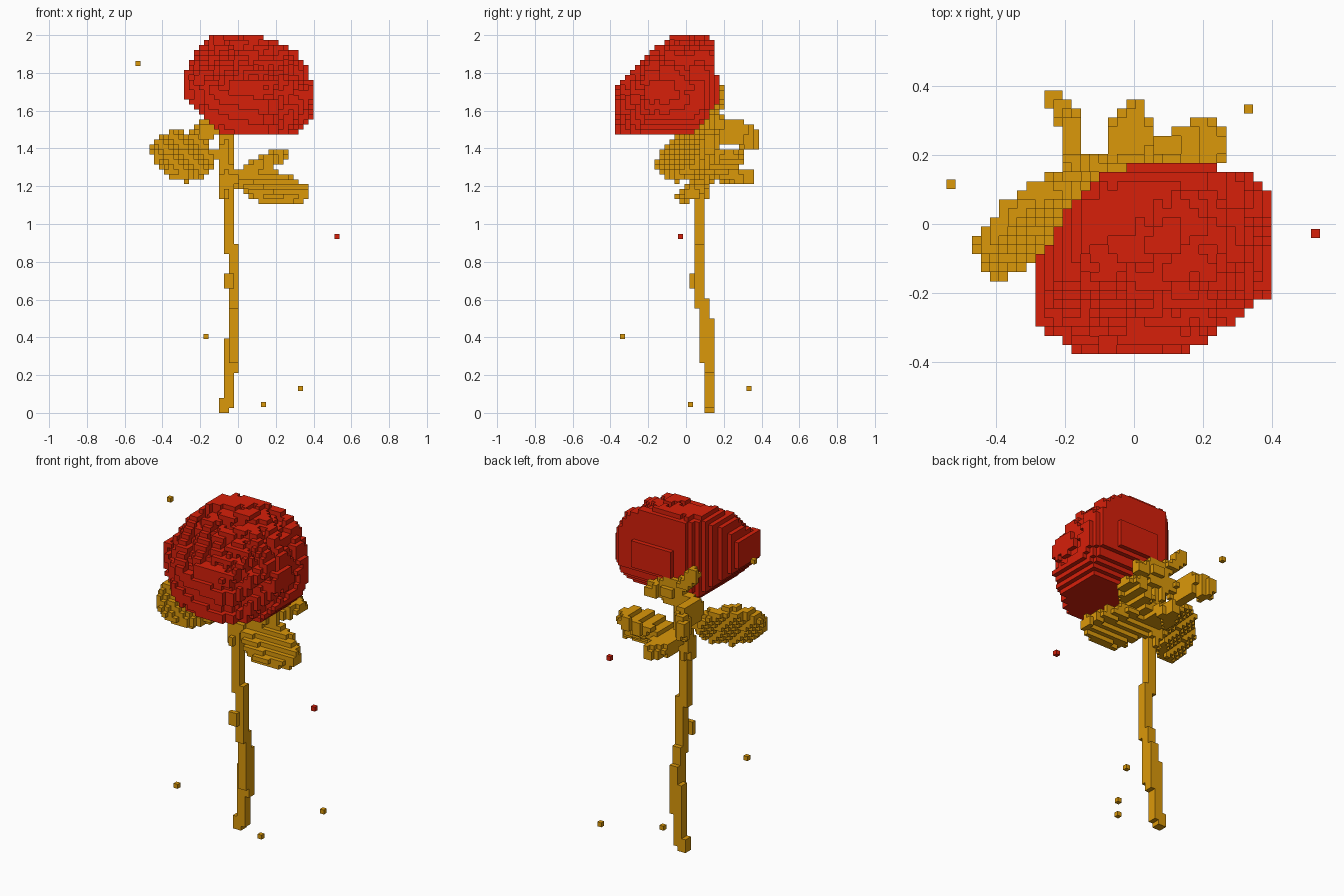
import bpy, bmesh, math
from mathutils import Vector as V

if "Cube" in bpy.data.objects:
    bpy.data.objects.remove(bpy.data.objects["Cube"])

S = 2 / 76                    # edge of one block
PHASE = V((.65, .2, .5)) * S  # centre of the first block


def material(name, rgb):
    m = bpy.data.materials.new(name)
    m.use_nodes = True
    m.diffuse_color = (*rgb, 1)
    m.node_tree.nodes["Principled BSDF"].inputs["Base Color"].default_value = (*rgb, 1)
    return m


RED = material("petal red", (0.68, 0.014, 0.003))
GOLD = material("stem gold", (0.71, 0.315, 0.003))
used = set()
AXES = [V(d) for d in ((1, 0, 0), (0, 1, 0), (0, 0, 1))]


def fill(rule, lo, hi):
    """Cells whose centre obeys the rule, inside a bounding box."""
    a = [math.floor(c / S) - 1 for c in lo]
    b = [math.ceil(c / S) + 1 for c in hi]
    return {(i, j, k) for i in range(a[0], b[0] + 1) for j in range(a[1], b[1] + 1)
            for k in range(max(a[2], 0), min(b[2], 75) + 1)
            if rule(V((i, j, k)) * S + PHASE)}


def build(name, cells, mat, start=PHASE):
    """Outer skin of a set of blocks."""
    bm = bmesh.new()
    for c in cells:
        mid = V(c) * S + start
        for n in range(3):
            for sign in (1, -1):
                near = list(c)
                near[n] += sign
                if tuple(near) in cells:
                    continue
                out, u, v = AXES[n] * sign, AXES[(n + 1) % 3] * sign, AXES[(n + 2) % 3]
                bm.faces.new([bm.verts.new(mid + (out + u * p + v * q) * S / 2)
                              for p, q in ((-1, -1), (1, -1), (1, 1), (-1, 1))])
    bmesh.ops.remove_doubles(bm, verts=bm.verts, dist=S / 100)
    mesh = bpy.data.meshes.new(name)
    bm.to_mesh(mesh)
    bm.free()
    mesh.materials.append(mat)
    bpy.context.collection.objects.link(bpy.data.objects.new(name, mesh))


def part(name, cells, mat=GOLD):
    """Build only the blocks no earlier part has taken."""
    build(name, cells - used, mat)
    used.update(cells)


def box(lo, hi):
    return fill(lambda p: all(l < c < h for l, c, h in zip(lo, p, hi)), lo, hi)


def leaf(base, tip, side, half_width, half_thick, blunt=.7):
    """Flat oval between two points, spread along side."""
    base, tip = V(base), V(tip)
    axis = tip - base
    length = axis.length
    axis.normalize()
    side = V(side)
    side = (side - axis * side.dot(axis)).normalized()
    normal = axis.cross(side)

    def rule(p):
        d = p - base
        t = d.dot(axis) / length
        if not 0 <= t <= 1:
            return False
        wide = max(half_width * math.sin(math.pi * t) ** blunt, S * .7)
        return abs(d.dot(side)) <= wide and abs(d.dot(normal)) <= half_thick

    r = V((half_width,) * 3)
    return fill(rule, [min(p) for p in zip(base - r, tip - r)],
                [max(p) for p in zip(base + r, tip + r)])


def tube(points, r):
    cells = set()
    for a, b in zip(points, points[1:]):
        a, b = V(a), V(b)
        d = b - a

        def rule(p):
            t = min(1, max(0, (p - a).dot(d) / d.length_squared))
            return (p - a - d * t).length <= r
        cells |= fill(rule, [min(p) - r for p in zip(a, b)], [max(p) + r for p in zip(a, b)])
    return cells


def within(poly, x, y):
    hit = False
    for (ax, ay), (bx, by) in zip(poly, poly[1:] + poly[:1]):
        if (ay > y) != (by > y) and x < ax + (y - ay) * (bx - ax) / (by - ay):
            hit = not hit
    return hit


# Flower head: domed disc turned forward and left, funnel back, trimmed by three outlines
FRONT = [(-.15, 2), (.12, 2), (.31, 1.91), (.37, 1.82), (.4, 1.7), (.4, 1.56),
         (.3, 1.475), (-.08, 1.475), (-.2, 1.58), (-.29, 1.69), (-.29, 1.79), (-.23, 1.91)]
SIDE = [(-.375, 1.475), (-.375, 1.735), (-.2, 1.9), (-.07, 2), (.12, 2), (.15, 1.95),
        (.155, 1.8), (.18, 1.76), (.18, 1.66), (.1, 1.54), (.03, 1.475)]
TOP = [(-.15, -.375), (.15, -.375), (.28, -.29), (.4, -.2), (.4, .07), (.32, .15),
       (.15, .18), (.04, .18), (-.08, .15), (-.2, .03), (-.29, -.13), (-.29, -.29)]
CENTRE = V((.055, -.12, 1.74))
FACING = V((.4, -.72, .56)).normalized()
ALONG = (V((0, 0, 1)) - FACING * FACING.z).normalized()
ACROSS = ALONG.cross(FACING)


def in_head(p):
    if not (within(FRONT, p.x, p.z) and within(SIDE, p.y, p.z) and within(TOP, p.x, p.y)):
        return False
    d = p - CENTRE
    t, w, s = d.dot(FACING), d.dot(ALONG), d.dot(ACROSS)
    depth = (t / .23) ** 2.2 if t > 0 else (-t / .37) ** 1.5
    return abs(s / .415) ** 2.4 + abs(w / .405) ** 2.4 + depth <= 1


def head_rule(p):
    if not in_head(p):
        return False
    # Ragged spiral furrows between the petals
    d = p - CENTRE
    s, w = d.dot(ACROSS), d.dot(ALONG)
    turn = math.atan2(w, s)
    furrow = (math.sin(math.hypot(s, w) * 62 + turn * 2 + math.sin(turn * 5))
              + .5 * math.sin(s * 85) * math.sin(w * 75))
    depth = 1.7 * S if furrow > .6 else .8 * S if furrow > .1 else 0
    return in_head(p + FACING * depth)


part("flower_head", fill(head_rule, (-.3, -.39, 1.47), (.42, .2, 2)), RED)

# Stem: stepped overlapping posts, then a bent neck
stem = set()
for lo, hi in (((-.1, .09, 0), (-.045, .15, .085)),
               ((-.072, .09, .03), (-.018, .15, .4)),
               ((-.046, .09, .22), (.009, .15, .5)),
               ((-.046, .065, .25), (.009, .12, .61)),
               ((-.046, .04, .55), (.009, .095, .89)),
               ((-.072, .04, .83), (-.018, .095, 1.25)),
               ((-.072, .01, .67), (-.018, .05, .73))):
    stem |= box(lo, hi)
stem |= tube([(-.06, .07, 1.15), (-.07, .11, 1.32), (-.065, .13, 1.48), (0, .14, 1.58)], .043)
part("stem", stem)

# Calyx and sepals behind the head
part("calyx", fill(lambda p: ((p.x + .01) / .1) ** 2 + ((p.y - .12) / .075) ** 2
                   + ((p.z - 1.55) / .09) ** 2 <= 1, (-.12, .03, 1.44), (.1, .21, 1.66)))
part("upper_sepal", tube([(-.03, .15, 1.58), (-.12, .17, 1.63), (-.18, .18, 1.7)], .032))
part("low_sepal", tube([(-.05, .14, 1.52), (-.17, .16, 1.51)], .034)
     | leaf((-.17, .13, 1.5), (-.19, .32, 1.48), (0, 0, 1), .075, .03, .3)
     | leaf((-.19, .29, 1.46), (-.245, .38, 1.45), (0, 0, 1), .06, .03, .3))
part("side_sepal", leaf((.02, .12, 1.55), (.13, .2, 1.53), (1, -.6, 0), .04, .03))

# Leaves
part("broad_leaf", leaf((-.15, .11, 1.37), (-.44, -.12, 1.35), (-.3, .45, .84), .145, .034, .4)
     | tube([(-.07, .11, 1.36), (-.16, .1, 1.37)], .03))
part("drooping_leaf", leaf((-.02, .09, 1.24), (.375, .02, 1.15), (.1, .78, .62), .12, .03))
part("raised_leaf", leaf((.03, .1, 1.27), (.25, .27, 1.38), (-.6, .8, -.2), .09, .03, .4)
     | tube([(-.03, .07, 1.24), (.06, .12, 1.28)], .028))
part("rear_leaf", leaf((-.03, .08, 1.27), (0, .37, 1.24), (1, 0, .1), .065, .032, .6))

# Loose blocks around the flower
for n, (x, y, z, mat) in enumerate(((-.53, .115, 1.85, GOLD), (.525, -.028, .935, RED),
                                    (-.169, -.335, .405, GOLD), (.332, .333, .13, GOLD),
                                    (.135, .025, .045, GOLD))):
    build(f"loose_block_{n + 1}", {(0, 0, 0)}, mat, V((x, y, z)))
